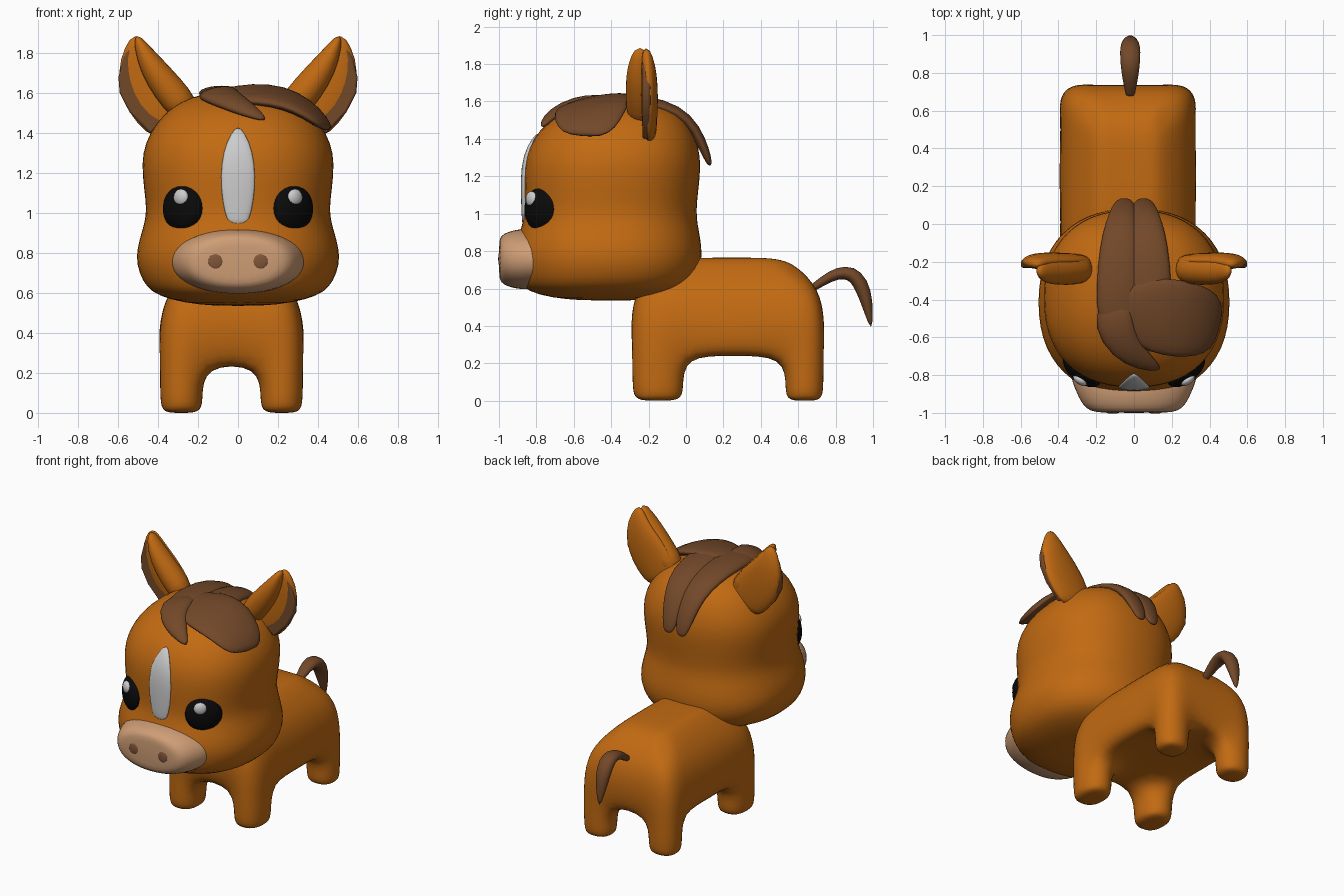
import bpy, bmesh, math
from mathutils import Vector, Matrix

if "Cube" in bpy.data.objects:
    bpy.data.objects.remove(bpy.data.objects["Cube"])


def material(name, rgb):
    m = bpy.data.materials.new(name)
    m.diffuse_color = (*rgb, 1)
    m.use_nodes = True
    m.node_tree.nodes["Principled BSDF"].inputs["Base Color"].default_value = m.diffuse_color
    return m


COAT = material("coat", (0.54, 0.145, 0.006))
HAIR = material("hair", (0.17, 0.065, 0.022))
SKIN = material("muzzle_skin", (0.62, 0.34, 0.18))
NOSE = material("nostril", (0.22, 0.09, 0.04))
WHITE = material("white", (0.75, 0.75, 0.75))
BLACK = material("black", (0.003, 0.003, 0.003))


def finish(name, bm, mat, subsurf=0, bevel=0, angle=180):
    bmesh.ops.recalc_face_normals(bm, faces=bm.faces)
    me = bpy.data.meshes.new(name)
    bm.to_mesh(me)
    bm.free()
    ob = bpy.data.objects.new(name, me)
    bpy.context.collection.objects.link(ob)
    me.materials.append(mat)
    if bevel:
        b = ob.modifiers.new("bevel", 'BEVEL')
        b.width, b.segments = bevel, 3
    if subsurf:
        ob.modifiers.new("subsurf", 'SUBSURF').levels = subsurf
        ob.modifiers["subsurf"].render_levels = subsurf
    bpy.context.view_layer.objects.active = ob
    ob.select_set(True)
    bpy.ops.object.shade_smooth_by_angle(angle=math.radians(angle))
    ob.select_set(False)
    return ob


def loft(name, rings, mat, subsurf=1):
    bm = bmesh.new()
    rows = [[bm.verts.new(p) for p in r] for r in rings]
    n = len(rows[0])
    for a, b in zip(rows, rows[1:]):
        for i in range(n):
            j = (i + 1) % n
            bm.faces.new((a[i], a[j], b[j], b[i]))
    bm.faces.new(rows[0])
    bm.faces.new(rows[-1])
    return finish(name, bm, mat, subsurf)


def superellipse(a, b, power, n):
    out = []
    for i in range(n):
        t = 2 * math.pi * i / n
        c, s = math.cos(t), math.sin(t)
        out.append((a * math.copysign(abs(c) ** (2 / power), c),
                    b * math.copysign(abs(s) ** (2 / power), s)))
    return out


def sweep(name, path, sizes, side, mat, n=12):
    """Flattened tube: half width along side, half thickness across it."""
    pts = [Vector(p) for p in path]
    rings = []
    for i, p in enumerate(pts):
        t = (pts[min(i + 1, len(pts) - 1)] - pts[max(i - 1, 0)]).normalized()
        u = Vector(side)
        u = (u - t * u.dot(t)).normalized()
        v = t.cross(u)
        rings.append([p + u * a + v * b for a, b in superellipse(*sizes[i], 2, n)])
    return loft(name, rings, mat)


def slab(name, outline, y0, y1, mat, bevel):
    bm = bmesh.new()
    f = bm.faces.new([bm.verts.new((x, y0, z)) for x, z in outline])
    ext = bmesh.ops.extrude_face_region(bm, geom=[f])
    for v in ext["geom"]:
        if isinstance(v, bmesh.types.BMVert):
            v.co.y = y1
    return finish(name, bm, mat, bevel=bevel, angle=50)


def ellipsoid(name, loc, radii, turn, mat):
    bm = bmesh.new()
    m = Matrix.Translation(loc) @ Matrix.Rotation(turn, 4, 'Z') @ Matrix.Diagonal((*radii, 1))
    bmesh.ops.create_uvsphere(bm, u_segments=24, v_segments=16, radius=1, matrix=m)
    return finish(name, bm, mat)


# Body with four legs: boundary of a small block grid, smoothed
xs = [-0.40, -0.285, -0.165, 0.10, 0.22, 0.335]
ys = [-0.30, -0.15, 0.0, 0.25, 0.52, 0.635, 0.745]
zs = [0.0, 0.06, 0.24, 0.42, 0.60, 0.765]
cells = {(i, j, k) for i in range(5) for j in range(6) for k in range(5)
         if k > 1 or (i != 2 and j not in (2, 3))}


def body_point(i, j, k):
    x, y, z = xs[i], ys[j], zs[k]
    leg = ((xs[1] if i < 3 else xs[4]), (ys[1] if j < 3 else ys[5]))
    # round the corners of the legs and of the trunk
    if (k < 3 and i in (0, 2, 3, 5) and j in (0, 2, 4, 6)) or (i in (0, 5) and j in (0, 6)):
        x += (leg[0] - x) * 0.27
        y += (leg[1] - y) * 0.27
    if k == 0:
        x += (leg[0] - x) * 0.12
        y += (leg[1] - y) * 0.12
    sx, sy = {4: (0.89, 0.94), 5: (0.55, 0.70)}.get(k, (1, 1))
    if k == 5:
        z -= 0.03 * (i in (0, 5)) + 0.04 * (j in (0, 6)) + 0.012 * (j in (1, 5))
    return (-0.032 + (x + 0.032) * sx, 0.222 + (y - 0.222) * sy, z)


bm = bmesh.new()
vmap = {}
for c in cells:
    for ax in range(3):
        for d in (0, 1):
            nb = list(c)
            nb[ax] += 2 * d - 1
            if tuple(nb) in cells:
                continue
            quad = []
            for p, q in ((0, 0), (1, 0), (1, 1), (0, 1)):
                k = list(c)
                k[ax] += d
                k[(ax + 1) % 3] += p
                k[(ax + 2) % 3] += q
                k = tuple(k)
                if k not in vmap:
                    vmap[k] = bm.verts.new(body_point(*k))
                quad.append(vmap[k])
            bm.faces.new(quad)
finish("body_and_legs", bm, COAT, subsurf=2)

# Head: stacked rings (z, half width, front y, back y)
head = [(.535, .12, -.55, -.25), (.55, .27, -.72, -.10), (.585, .40, -.85, -.02),
        (.63, .462, -.89, .042), (.70, .498, -.91, .078), (.78, .515, -.92, .09),
        (.87, .496, -.905, .08), (.95, .470, -.874, .063), (1.02, .460, -.864, .058),
        (1.12, .473, -.868, .068), (1.25, .486, -.87, .083), (1.35, .468, -.844, .072),
        (1.45, .414, -.787, .037), (1.53, .335, -.69, -.02), (1.58, .24, -.57, -.11),
        (1.61, .10, -.45, -.24)]
loft("head", [[(x, (f + b) / 2 + y, z) for x, y in superellipse(w, (b - f) / 2, 2.3, 28)]
              for z, w, f, b in head], COAT)

# Muzzle and nostrils: rings along y (y, half width, half height)
muzzle = [(-.72, .34, .14), (-.81, .34, .160), (-.88, .312, .165), (-.955, .278, .148),
          (-.992, .235, .125), (-1.0, .17, .09)]
loft("muzzle", [[(x, y, .757 + z) for x, z in superellipse(w, h, 2.2, 24)]
                for y, w, h in muzzle], SKIN)
for s in (1, -1):
    ellipsoid("nostril", (s * .112, -.996, .758), (.037, .008, .038), 0, NOSE)

# Blaze down the forehead
sweep("blaze", [(0, -.866, .935), (0, -.864, 1.0), (0, -.866, 1.12), (0, -.866, 1.25),
                (0, -.838, 1.36), (0, -.792, 1.43)],
      [(.045, .010), (.070, .016), (.090, .018), (.088, .018), (.060, .015), (.012, .006)],
      (1, 0, 0), WHITE)

# Eyes, highlights and ears on both sides
inner = [(.527, 1.865), (.572, 1.78), (.598, 1.68), (.592, 1.6), (.543, 1.505),
         (.44, 1.397), (.34, 1.48), (.45, 1.65)]
for s in (1, -1):
    ellipsoid("eye", (s * .275, -.772, 1.022), (.120, .066, .119), s * .70, BLACK)
    ellipsoid("eye_highlight", (s * .285, -.826, 1.078), (.042, .024, .042), s * .60, WHITE)
    sweep("ear_back", [(s * .31, -.195, 1.42), (s * .335, -.195, 1.475), (s * .425, -.195, 1.585),
                       (s * .480, -.195, 1.685), (s * .513, -.20, 1.79), (s * .515, -.215, 1.888)],
          [(.10, .035), (.150, .042), (.158, .047), (.135, .046), (.085, .04), (.02, .02)],
          (s * .89, 0, -.455), COAT)
    slab("inner_ear", [(s * x, z) for x, z in inner], -.232, -.19, HAIR, .012)
    sweep("ear_fold", [(s * .255, -.235, 1.50), (s * .305, -.24, 1.57), (s * .395, -.245, 1.68),
                       (s * .465, -.25, 1.79), (s * .51, -.245, 1.89)],
          [(.075, .075), (.085, .085), (.078, .082), (.052, .068), (.014, .03)],
          (s * 1, 0, -.7), COAT)

# Mane: two strands running over the crown and down the back of the head
for s in (1, -1):
    sweep("mane_strand", [(s * .06, -.66, 1.55), (s * .08, -.52, 1.595), (s * .085, -.32, 1.605),
                          (s * .08, -.12, 1.580), (s * .068, .01, 1.51), (s * .056, .08, 1.39),
                          (s * .05, .115, 1.30), (s * .05, .13, 1.255)],
          [(.06, .02), (.12, .04), (.12, .04), (.105, .038), (.085, .034), (.068, .03),
           (.052, .022), (.025, .01)], (1, 0, 0), HAIR)

# Forelock: narrow lock to the middle, broad lock to one side
sweep("forelock_narrow", [(-.10, -.40, 1.60), (-.11, -.54, 1.60), (-.05, -.655, 1.565),
                          (.05, -.73, 1.515), (.14, -.77, 1.465)],
      [(.09, .03), (.11, .04), (.09, .038), (.06, .03), (.012, .01)], (1, .6, .2), HAIR)
sweep("forelock_broad", [(-.10, -.44, 1.59), (.05, -.47, 1.597), (.20, -.495, 1.585),
                         (.32, -.515, 1.535), (.41, -.53, 1.462), (.45, -.545, 1.415)],
      [(.10, .03), (.20, .042), (.22, .045), (.205, .042), (.17, .035), (.10, .014)],
      (0, 1, .2), HAIR)

# Tail
sweep("tail", [(-.02, .66, .59), (-.02, .73, .64), (-.02, .81, .685), (-.02, .885, .685),
               (-.02, .935, .63), (-.02, .968, .53), (-.02, .99, .39)],
      [(.02, .02), (.035, .025), (.05, .034), (.056, .042), (.056, .044), (.045, .035), (.008, .008)],
      (1, 0, 0), HAIR)
